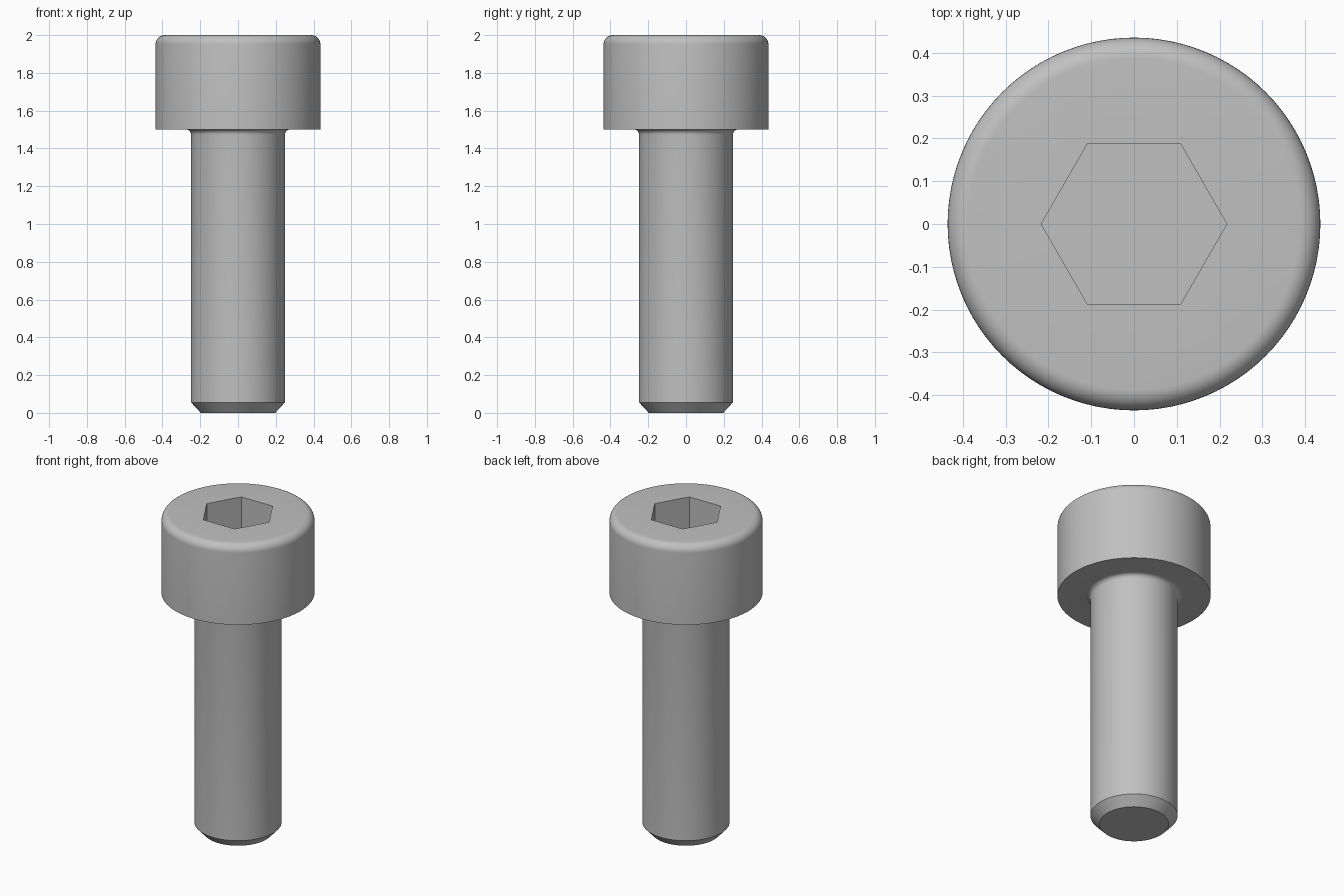
import bpy
import bmesh
from math import cos, sin, pi, radians

SEGMENTS = 96  # divisible by six so the socket corners land on vertices

cube = bpy.data.objects.get("Cube")
if cube:
    bpy.data.objects.remove(cube, do_unlink=True)

SHANK_R, TIP_R, CHAMFER = 0.248, 0.197, 0.055
HEAD_R, HEAD_Z, TOP_Z = 0.436, 1.5, 2.0
EDGE_R, NECK_R = 0.048, 0.027
SOCKET_APOTHEM, SOCKET_DEPTH = 0.188, 0.25


def arc(cx, cz, radius, start, end, steps):
    """Profile points along a circular arc, angles in degrees."""
    angles = [radians(start + (end - start) * i / steps) for i in range(steps + 1)]
    return [(cx + radius * cos(a), cz + radius * sin(a)) for a in angles]


def circle(radius, angle):
    return radius


def hexagon(apothem, angle):
    return apothem / cos(angle % (pi / 3) - pi / 6)


# Outline from the tip, up the shank, round the head, to the socket floor
outline = [(TIP_R, 0), (SHANK_R, CHAMFER)]
outline += arc(SHANK_R + NECK_R, HEAD_Z - NECK_R, NECK_R, 180, 90, 6)
outline += [(HEAD_R, HEAD_Z)]
outline += arc(HEAD_R - EDGE_R, TOP_Z - EDGE_R, EDGE_R, 0, 90, 8)
rings = [(circle, r, z) for r, z in outline]
rings += [(hexagon, SOCKET_APOTHEM, TOP_Z),
          (hexagon, SOCKET_APOTHEM, TOP_Z - SOCKET_DEPTH)]

# Skin the rings into one closed body
bm = bmesh.new()
loops = []
for shape, size, z in rings:
    loop = []
    for i in range(SEGMENTS):
        a = 2 * pi * i / SEGMENTS
        r = shape(size, a)
        loop.append(bm.verts.new((r * cos(a), r * sin(a), z)))
    loops.append(loop)
for low, high in zip(loops, loops[1:]):
    for i in range(SEGMENTS):
        j = (i + 1) % SEGMENTS
        bm.faces.new((low[i], low[j], high[j], high[i]))
bm.faces.new(loops[0][::-1])   # tip
bm.faces.new(loops[-1])        # socket floor
bmesh.ops.recalc_face_normals(bm, faces=bm.faces)

mesh = bpy.data.meshes.new("socket_head_bolt")
bm.to_mesh(mesh)
bm.free()
bolt = bpy.data.objects.new("socket_head_bolt", mesh)
bpy.context.collection.objects.link(bolt)

# Plain steel grey
steel = bpy.data.materials.new("steel_grey")
steel.use_nodes = True
colour = (0.53, 0.53, 0.53, 1)
steel.diffuse_color = colour
steel.node_tree.nodes["Principled BSDF"].inputs["Base Color"].default_value = colour
mesh.materials.append(steel)

# Smooth sides with crisp edges
bpy.ops.object.select_all(action="DESELECT")
bolt.select_set(True)
bpy.context.view_layer.objects.active = bolt
bpy.ops.object.shade_smooth_by_angle(angle=radians(30))
